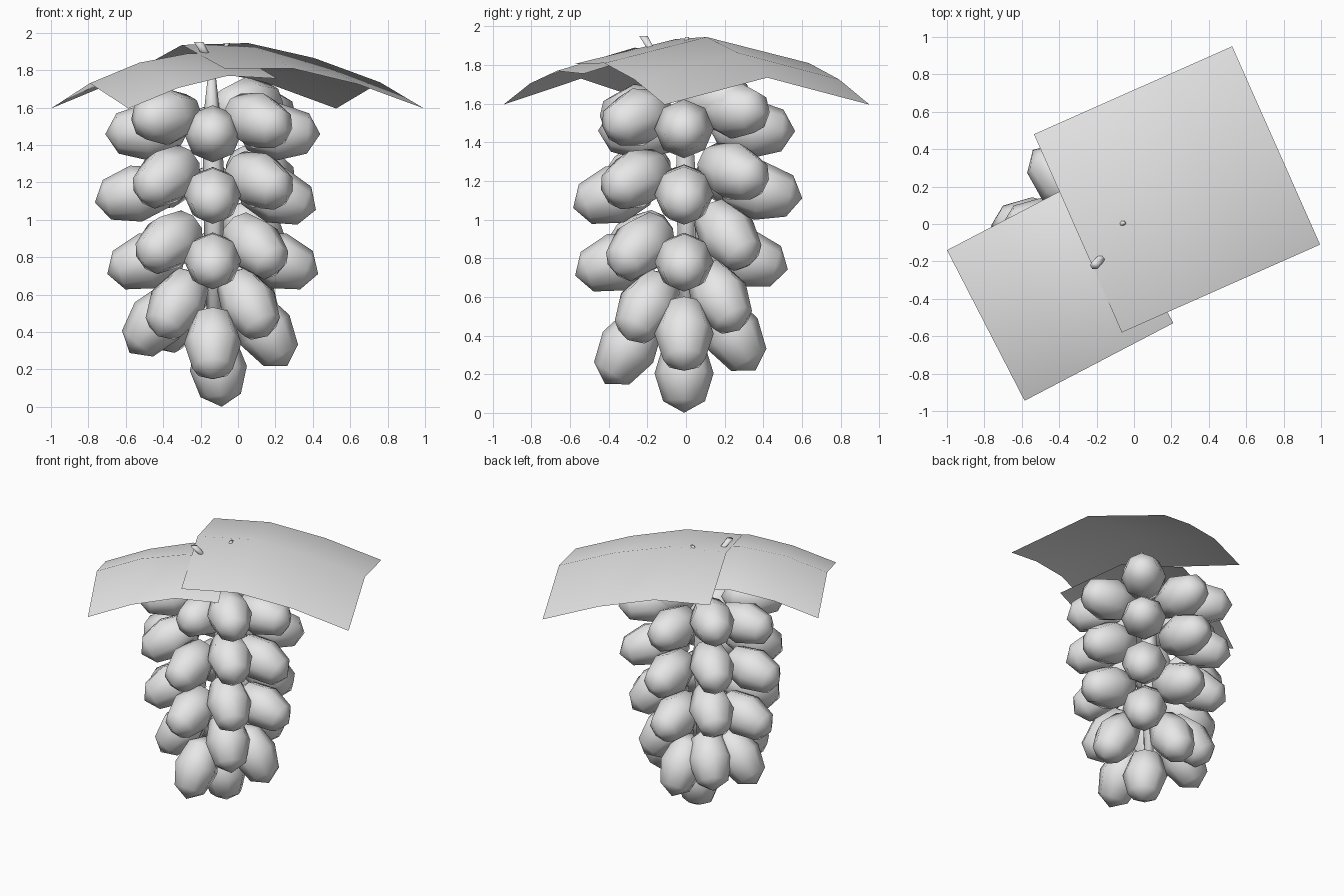
import bpy, bmesh, math
from mathutils import Vector, Matrix

if "Cube" in bpy.data.objects:
    bpy.data.objects.remove(bpy.data.objects["Cube"])

grey = bpy.data.materials.new("pale_grey")
grey.use_nodes = True
grey.diffuse_color = (0.8, 0.8, 0.8, 1)
grey.node_tree.nodes["Principled BSDF"].inputs["Base Color"].default_value = (0.8, 0.8, 0.8, 1)

AXIS = Vector((-0.135, -0.01, 0.0))


def finish(name, bm):
    mesh = bpy.data.meshes.new(name)
    bm.to_mesh(mesh)
    bm.free()
    mesh.materials.append(grey)
    mesh.shade_smooth()
    obj = bpy.data.objects.new(name, mesh)
    bpy.context.collection.objects.link(obj)
    return obj


# Low-poly ellipsoid grape, pointing outwards and drooping
def grape(name, angle, reach, z, droop, length=0.225, width=0.153):
    bm = bmesh.new()
    bmesh.ops.create_uvsphere(bm, u_segments=8, v_segments=4, radius=1)
    a, d = math.radians(angle), math.radians(droop)
    place = (Matrix.Translation(AXIS + Vector((reach * math.cos(a), reach * math.sin(a), z)))
             @ Matrix.Rotation(a, 4, 'Z') @ Matrix.Rotation(math.pi / 2 + d, 4, 'Y')
             @ Matrix.Diagonal((width, width, length, 1)))
    bmesh.ops.transform(bm, matrix=place, verts=bm.verts)
    finish(name, bm)


# Rings of grapes: usual straight and diagonal grapes (reach, height, droop),
# then the ones that hang differently, by direction
RINGS = [
    ((0.35, 1.47, 3), (0.35, 1.55, 5),
     {"front": (0.22, 1.46, 0), "front_left": (0.34, 1.53, 15), "back_left": (0.36, 1.57, 5)}),
    ((0.36, 1.13, 18), (0.35, 1.21, 20),
     {"right": (0.41, 1.14, 12), "back": (0.39, 1.15, 10), "left": (0.34, 1.13, 20),
      "back_left": (0.36, 1.25, 15), "front_right": (0.35, 1.23, 28)}),
    ((0.35, 0.78, 18), (0.33, 0.88, 28),
     {"back": (0.32, 0.8, 15), "back_left": (0.32, 0.92, 42), "front_left": (0.32, 0.86, 35)}),
    ((0.28, 0.41, 58), (0.27, 0.55, 50),
     {"front": (0.29, 0.34, 58), "right": (0.3, 0.46, 50), "back": (0.25, 0.41, 58),
      "back_left": (0.26, 0.6, 50), "back_right": (0.27, 0.48, 50)}),
]
SIDES = ("left", "back_left", "back", "back_right", "right", "front_right", "front", "front_left")
for r, (straight, diagonal, special) in enumerate(RINGS):
    for i, side in enumerate(SIDES):
        usual = diagonal if i % 2 else straight
        grape(f"grape_ring_{r + 1}_{side}", i * 45, *special.get(side, usual))
grape("grape_top", 42, 0.25, 1.61, -5)
grape("grape_bottom", 0, 0.03, 0.205, 85, 0.205)


# Drooping leaf: three spans long, two wide, with a raised midrib
def leaf(name, side_a, side_b, inward, rib, edge):
    bm = bmesh.new()
    a, b, inward = Vector(side_a), Vector(side_b), Vector(inward)
    rows = []
    for i in range(4):
        shift = inward * i / 3
        row = []
        for j in range(3):
            p = a.lerp(b, j / 2) + shift
            row.append(bm.verts.new((p.x, p.y, rib[i] if j == 1 else edge[i])))
        rows.append(row)
    for r0, r1 in zip(rows, rows[1:]):
        for j in range(2):
            f = bm.faces.new((r0[j], r0[j + 1], r1[j + 1], r1[j]))
            f.normal_update()
            if f.normal.z < 0:
                f.normal_flip()
    finish(name, bm)


leaf("large_leaf", (0.525, 0.95), (0.995, -0.11), (-1.06, -0.47),
     (1.735, 1.865, 1.945, 1.935), (1.595, 1.725, 1.81, 1.805))
leaf("small_leaf", (-1.0, -0.14), (-0.585, -0.945), (0.795, 0.415),
     (1.73, 1.84, 1.89, 1.88), (1.595, 1.705, 1.77, 1.755))


# Tapered stalks
def stalk(name, points, radii):
    bm = bmesh.new()
    rings = []
    for p, r in zip(points, radii):
        rings.append([bm.verts.new((p[0] + r * math.cos(k * math.pi / 3),
                                    p[1] + r * math.sin(k * math.pi / 3), p[2]))
                      for k in range(6)])
    for low, high in zip(rings, rings[1:]):
        for k in range(6):
            n = (k + 1) % 6
            bm.faces.new((low[k], low[n], high[n], high[k]))
    bm.faces.new(rings[0][::-1])
    bm.faces.new(rings[-1])
    finish(name, bm)


stalk("main_stem", [(-0.13, 0, 0.3), (-0.13, 0, 1.2), (-0.14, -0.01, 1.6), (-0.14, -0.01, 1.78)],
      [0.03, 0.06, 0.04, 0.02])
stalk("stem_tip", [(-0.14, -0.01, 1.76), (-0.17, -0.18, 1.88), (-0.21, -0.22, 1.95)],
      [0.02, 0.022, 0.025])
stalk("leaf_twig", [(-0.14, -0.01, 1.76), (-0.09, 0, 1.89), (-0.055, 0.005, 1.945)],
      [0.02, 0.015, 0.012])
